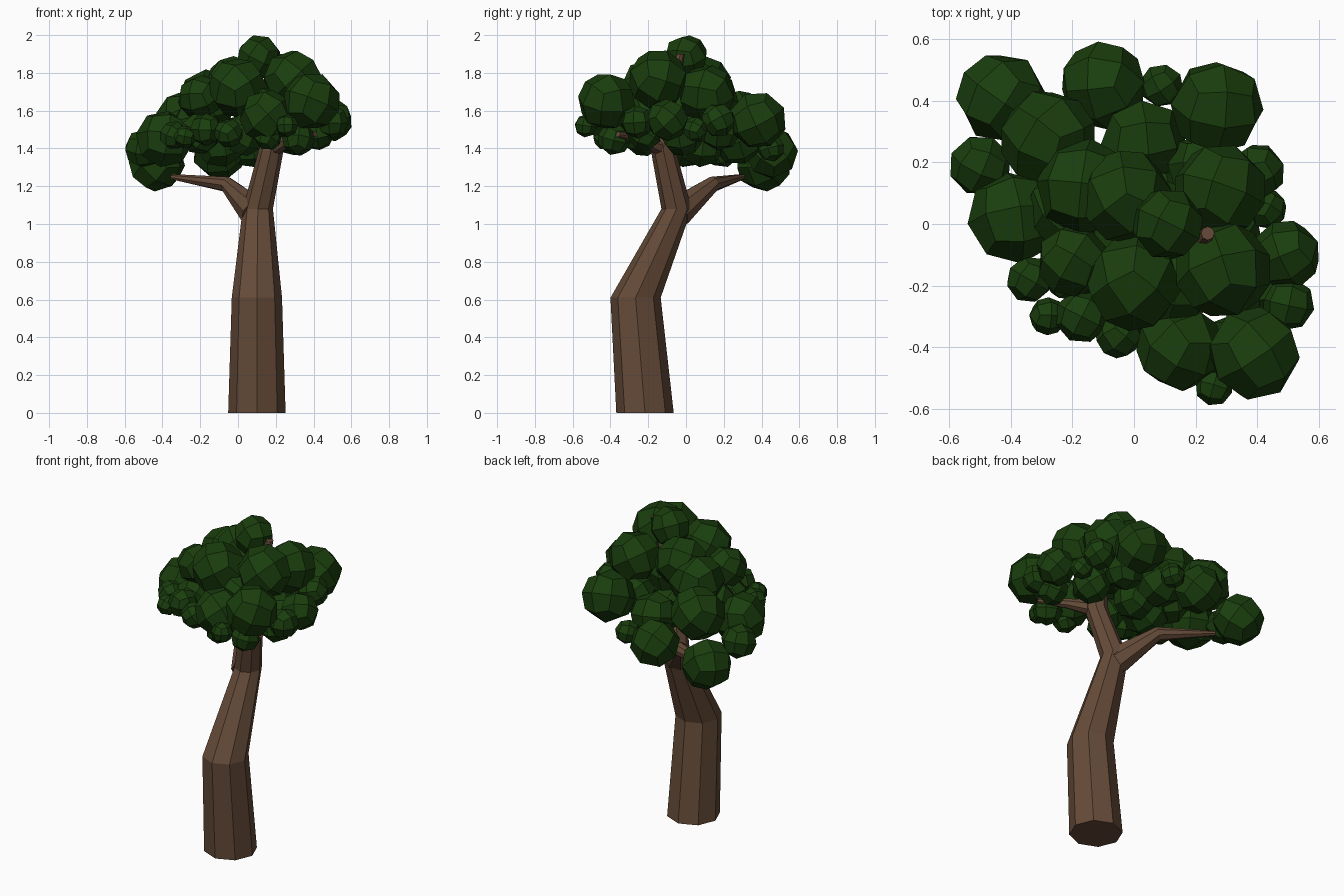
import bpy, bmesh, math, random
from mathutils import Vector, Matrix, Euler

if "Cube" in bpy.data.objects:
    bpy.data.objects.remove(bpy.data.objects["Cube"])

random.seed(4)

def material(name, col):
    m = bpy.data.materials.new(name)
    m.diffuse_color = (*col, 1)
    m.use_nodes = True
    m.node_tree.nodes["Principled BSDF"].inputs["Base Color"].default_value = m.diffuse_color
    return m

BARK = material("bark", (0.13, 0.07, 0.04))
LEAF = material("leaves", (0.01, 0.047, 0.004))

def finish(bm, name, mat):
    bmesh.ops.recalc_face_normals(bm, faces=bm.faces)
    me = bpy.data.meshes.new(name)
    bm.to_mesh(me)
    bm.free()
    me.materials.append(mat)
    ob = bpy.data.objects.new(name, me)
    bpy.context.collection.objects.link(ob)
    return ob

def limb(name, pts, sides=8, level=False):
    """Tapered tube through (x, y, z, radius); level keeps the rings horizontal."""
    bm = bmesh.new()
    rings = []
    P = [Vector(p[:3]) for p in pts]
    for i, p in enumerate(P):
        t = (P[min(i + 1, len(P) - 1)] - P[max(i - 1, 0)]).normalized()
        q = Matrix.Identity(3) if level else Vector((0, 0, 1)).rotation_difference(t).to_matrix()
        rings.append([bm.verts.new(p + q @ (Vector((math.cos(a), math.sin(a), 0)) * pts[i][3]))
                      for a in (2 * math.pi * k / sides for k in range(sides))])
    for a, b in zip(rings, rings[1:]):
        for k in range(sides):
            j = (k + 1) % sides
            bm.faces.new((a[k], a[j], b[j], b[k]))
    bm.faces.new(rings[0])
    bm.faces.new(rings[-1])
    return finish(bm, name, BARK)

def clump(name, x, y, z, r):
    """Low-poly ball made from a cube divided once, turned at random."""
    bm = bmesh.new()
    bmesh.ops.create_cube(bm, size=2)
    bmesh.ops.subdivide_edges(bm, edges=bm.edges[:], cuts=1, use_grid_fill=True)
    rot = Euler([random.uniform(0, 6.28) for _ in range(3)]).to_matrix()
    for v in bm.verts:
        v.co = rot @ v.co.normalized() * r * 1.03 + Vector((x, y, z))
    return finish(bm, name, LEAF)

# Trunk and branches
limb("trunk", [(0.10, -0.217, 0, 0.152), (0.10, -0.267, 0.61, 0.133),
               (0.105, -0.05, 1.08, 0.08), (0.175, -0.12, 1.39, 0.066),
               (0.20, -0.09, 1.65, 0.045), (0.24, -0.03, 1.90, 0.022)], level=True)
limb("left_branch", [(0.09, -0.05, 1.06, 0.085), (-0.06, 0.14, 1.21, 0.042),
                     (-0.35, 0.30, 1.25, 0.015)])
limb("right_branch", [(0.18, -0.12, 1.40, 0.05), (0.28, -0.24, 1.45, 0.03),
                      (0.41, -0.36, 1.475, 0.015)])

# Foliage: x, y, z, radius; outer crown first, then low fill
big = [
    (-.43, .41, 1.32, .145), (-.28, .28, 1.55, .155), (-.5, .19, 1.4, .1),
    (-.39, .02, 1.45, .15), (-.1, .45, 1.38, .14), (.27, .38, 1.55, .15),
    (.03, .27, 1.45, .135), (-.16, .12, 1.66, .155), (-.03, .09, 1.735, .15),
    (.11, 0, 1.885, .115), (.28, .11, 1.69, .15), (.29, -.15, 1.765, .155),
    (0, -.19, 1.72, .155), (-.2, -.12, 1.67, .115), (.15, -.4, 1.57, .14),
    (.39, -.42, 1.65, .15), (.495, -.1, 1.55, .11),
]
small = [
    (.09, .45, 1.4, .07), (-.34, -.18, 1.47, .075), (-.28, -.3, 1.46, .06),
    (-.17, -.3, 1.5, .085), (-.05, -.36, 1.48, .075), (.26, -.53, 1.52, .06),
    (.5, -.26, 1.54, .085), (.4, .17, 1.55, .09), (.43, .05, 1.5, .065),
]
fill = [
    (.06, .08, 1.42, .12), (-.1, -.02, 1.43, .13), (.3, -.02, 1.47, .11),
    (.32, -.38, 1.45, .085), (.03, -.22, 1.47, .11), (-.2, -.14, 1.48, .11),
    (.42, -.22, 1.48, .09), (.22, .18, 1.5, .11), (.13, -.2, 1.6, .13),
    (.16, -.42, 1.46, .07), (-.22, .05, 1.52, .13), (.1, 0, 1.62, .14),
]
for label, group in (("large", big), ("small", small), ("inner", fill)):
    for i, c in enumerate(group, 1):
        clump(f"{label}_leaf_clump_{i}", *c)
